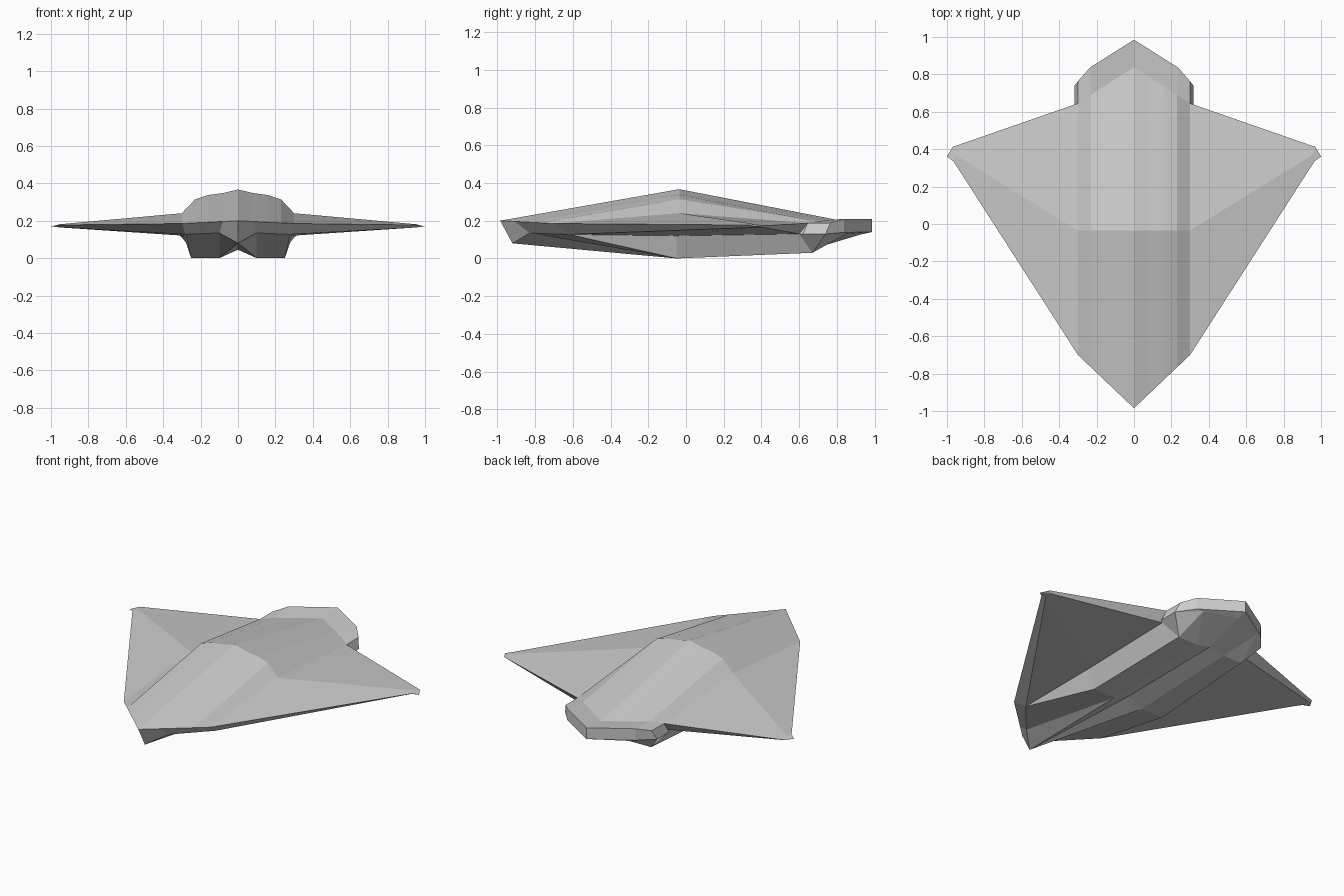
import bpy, bmesh
from mathutils import Vector

if "Cube" in bpy.data.objects:
    bpy.data.objects.remove(bpy.data.objects["Cube"])

INSIDE = Vector((0, 0.1, 0.155))   # point inside the ship, used to face normals outward
P = {}                             # shared named points of the right half


def part(name, faces):
    """Build the right half from named points and mirror it across x."""
    bm = bmesh.new()
    verts = {}
    for f in faces:
        keys = f.split()
        for k in keys:
            if k not in verts:
                verts[k] = bm.verts.new(P[k])
        face = bm.faces.new([verts[k] for k in keys])
        face.normal_update()
        if face.normal.dot(face.calc_center_median() - INSIDE) < 0:
            face.normal_flip()
    me = bpy.data.meshes.new(name)
    bm.to_mesh(me)
    bm.free()
    ob = bpy.data.objects.new(name, me)
    bpy.context.collection.objects.link(ob)
    mod = ob.modifiers.new("mirror", 'MIRROR')
    mod.use_clip = True
    return ob


# Hull stations: front rim f, crest m, rear rim r
for i, (x, crest, rear_y, rear_z) in enumerate([
        (0, .367, .84, .197), (.08, .348, .788, .197), (.16, .337, .736, .197),
        (.23, .314, .69, .197), (.30, .24, .645, .187)]):
    P[f"f{i}"] = (x, -.985 + x * .95, .2 - x * .05)
    P[f"m{i}"] = (x, -.035, crest)
    P[f"r{i}"] = (x, rear_y, rear_z)

# Lower rim of the hull
P.update(a0=(0, -.92, .08), a1=(.1, -.83, .135), a2=(.28, -.62, .127), d3=(.295, .60, .13))
# Wing tip
P.update(t1=(.965, .335, .177), t2=(1, .36, .17), t3=(.97, .412, .174), tr=(.955, .37, .181),
         u1=(.95, .355, .164), u3=(.955, .40, .165))
# Keel
P.update(c0=(0, -.05, .045), c1=(.1, -.05, 0), c2=(.25, -.05, 0), c3=(.29, -.05, .12),
         d0=(0, .67, .05), d1=(.1, .67, .03), d2=(.23, .67, .03),
         e0=(0, .92, .125), e1=(.2, .85, .13))
# Tail plate
P.update(p0=(0, .985, .21), p1=(.235, .837, .21), p2=(.298, .765, .188),
         q0=(0, .985, .14), q1=(.235, .837, .138), q2=(.318, .74, .13), q3=(.318, .62, .13))

# Upper hull with pointed nose wall
top = []
for i in range(4):
    top += [f"f{i} f{i+1} m{i+1} m{i}", f"m{i} m{i+1} r{i+1} r{i}"]
part("upper_hull", top + ["f0 f1 a1 a0", "f1 f2 f3 f4 a2 a1"])

# Wings
part("wings", ["f4 t1 tr m4", "m4 tr t3 r4", "t1 t2 t3 tr",
               "f4 a2 u1 t1", "a2 c3 u1", "c3 d3 u3 u1", "t3 u3 d3 r4",
               "t1 u1 t2", "t2 u1 u3", "t2 u3 t3"])

# Twin-ridged keel
part("keel", ["a0 c0 c1", "a0 c1 a1", "a1 c1 c2 a2", "a2 c2 c3",
              "c0 d0 d1 c1", "c1 d1 d2 c2", "c2 d2 d3 c3",
              "d0 e0 e1 d1", "d1 e1 d2", "d2 e1 q2", "d2 q2 q3 d3"])

# Tail plate
part("tail_plate", ["r0 r1 r2 r3 p1 p0", "r3 r4 p2 p1",
                    "p0 p1 q1 q0", "p1 p2 q2 q1", "p2 r4 q3 q2", "r4 d3 q3",
                    "q0 q1 e1 e0", "q1 q2 e1"])
